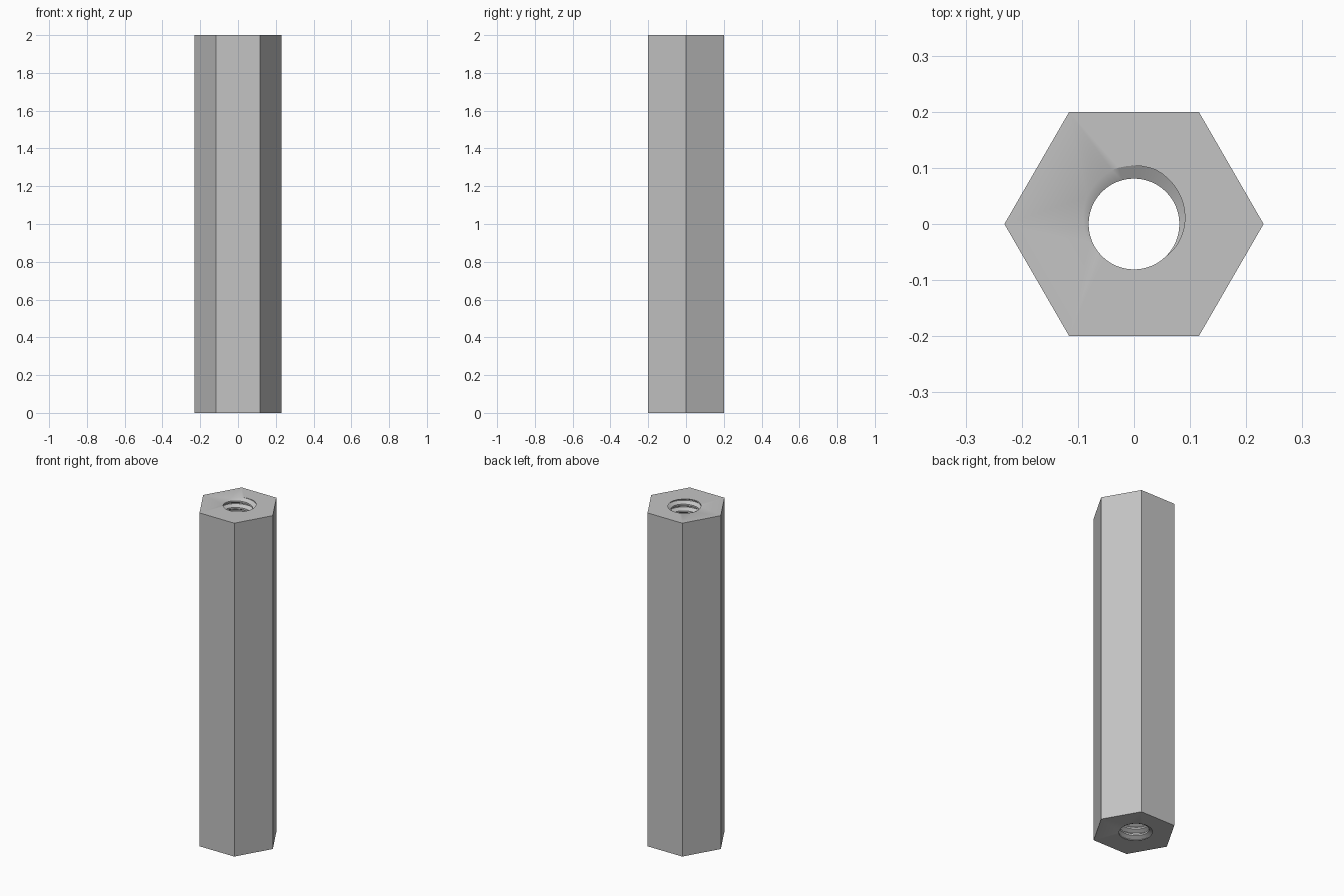
import bpy, bmesh
from math import cos, sin, pi, radians

cube = bpy.data.objects.get("Cube")
if cube:
    bpy.data.objects.remove(cube)

LENGTH = 2.0
FLAT = 0.2             # centre to flat side of the hexagon
MINOR, MAJOR = 0.081, 0.104
PITCH = 0.04
SEGMENTS = 48
BREAKS = (-0.375, -0.0625, 0.0625, 0.375)   # thread profile corners, in pitches

metal = bpy.data.materials.new("grey metal")
metal.use_nodes = True
colour = (0.55, 0.55, 0.55, 1)
metal.diffuse_color = colour
metal.node_tree.nodes["Principled BSDF"].inputs["Base Color"].default_value = colour


def thread_radius(turn, z):
    """Trapezoidal groove winding right-handed, deepest at the back of the top end."""
    u = (z - LENGTH) / PITCH - turn + 0.25
    u = abs(u - round(u))
    t = (BREAKS[3] - u) / (BREAKS[3] - BREAKS[2])
    return MINOR + (MAJOR - MINOR) * min(1, max(0, t))


bm = bmesh.new()
cache = {}


def bore_vert(i, z):
    z = min(LENGTH, max(0, z))
    key = (i % SEGMENTS, round(z, 5))
    if key not in cache:
        turn = i / SEGMENTS
        r = thread_radius(turn, z)
        a = 2 * pi * turn
        cache[key] = bm.verts.new((r * cos(a), r * sin(a), z))
    return cache[key]


# Threaded bore: helical rows trimmed flush at both ends
turns = round(LENGTH / PITCH)
rows = [LENGTH + PITCH * (k + b - 0.25) for k in range(-turns - 2, 3) for b in BREAKS]
for low, high in zip(rows, rows[1:]):
    for i in range(SEGMENTS):
        d0, d1 = PITCH * i / SEGMENTS, PITCH * (i + 1) / SEGMENTS
        corners = [bore_vert(i, low + d0), bore_vert(i, high + d0),
                   bore_vert(i + 1, high + d1), bore_vert(i + 1, low + d1)]
        corners = list(dict.fromkeys(corners))
        if len(corners) > 2:
            bm.faces.new(corners).smooth = True
rims = [e for e in bm.edges if e.is_boundary]

# Hexagonal sides
radius = FLAT / cos(pi / 6)
bottom, top = [[bm.verts.new((radius * cos(k * pi / 3), radius * sin(k * pi / 3), z))
                for k in range(6)] for z in (0, LENGTH)]
for k in range(6):
    n = (k + 1) % 6
    bm.faces.new((bottom[k], bottom[n], top[n], top[k]))

# Flat ends between the hexagon and the bore
for z, hexagon in ((0, bottom), (LENGTH, top)):
    loop = [e for e in rims if all(abs(v.co.z - z) < 1e-5 for v in e.verts)]
    loop += [bm.edges.get((hexagon[k], hexagon[(k + 1) % 6])) for k in range(6)]
    bmesh.ops.triangle_fill(bm, edges=loop, use_beauty=True)
bmesh.ops.recalc_face_normals(bm, faces=bm.faces)

mesh = bpy.data.meshes.new("threaded_hex_standoff")
bm.to_mesh(mesh)
bm.free()
mesh.materials.append(metal)
standoff = bpy.data.objects.new("threaded_hex_standoff", mesh)
bpy.context.collection.objects.link(standoff)
bpy.context.view_layer.objects.active = standoff
standoff.select_set(True)
bpy.ops.object.shade_smooth_by_angle(angle=radians(30))
